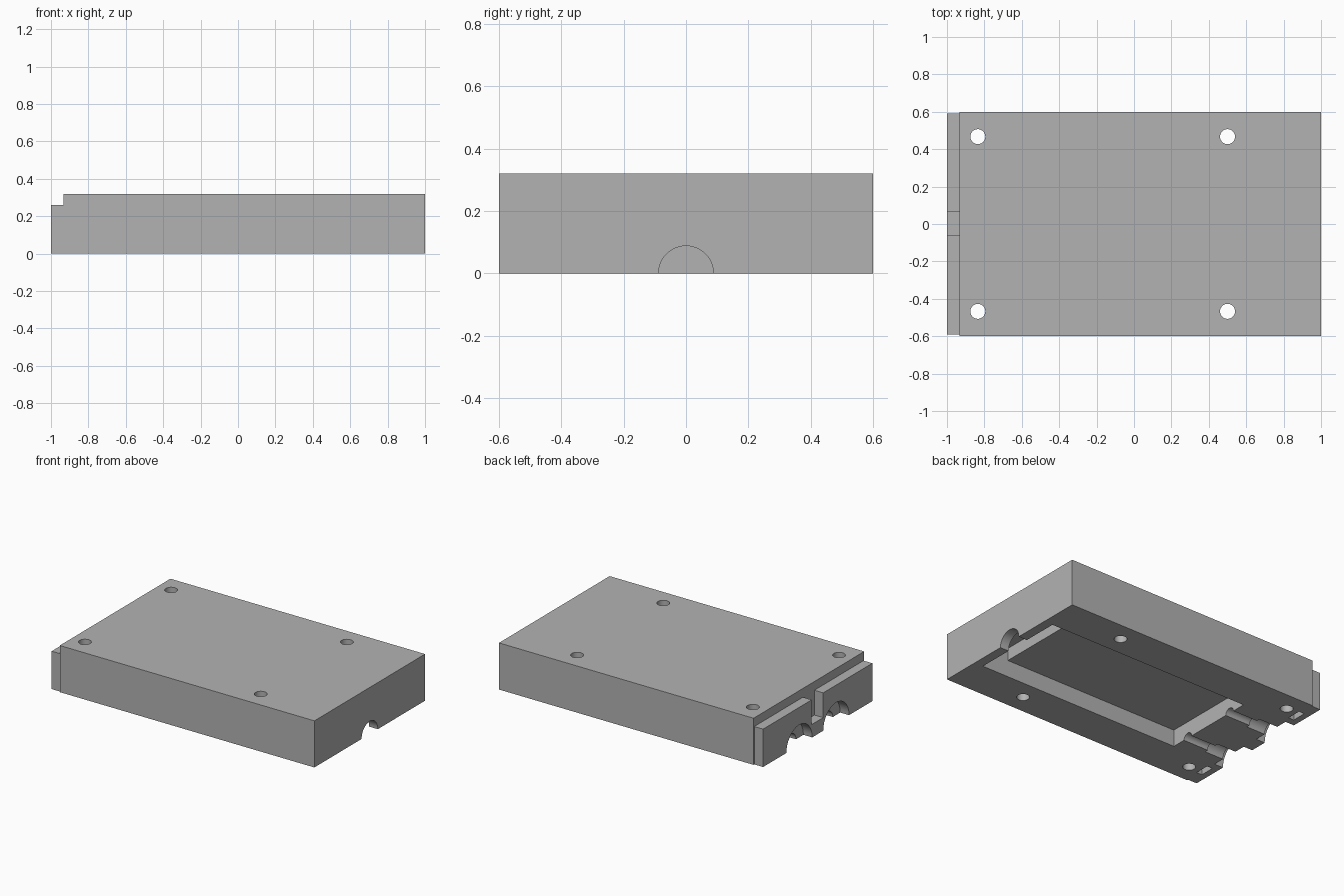
import bpy
import math

cube = bpy.data.objects.get("Cube")
if cube:
    bpy.data.objects.remove(cube, do_unlink=True)

grey = bpy.data.materials.new("plain_grey")
grey.use_nodes = True
colour = (0.45, 0.45, 0.45, 1)
grey.diffuse_color = colour
grey.node_tree.nodes["Principled BSDF"].inputs["Base Color"].default_value = colour


def box(name, x, y, z):
    """Box spanning the given (min, max) ranges."""
    spans = (x, y, z)
    bpy.ops.mesh.primitive_cube_add(size=1, location=[sum(s) / 2 for s in spans])
    ob = bpy.context.object
    ob.name = name
    ob.scale = [s[1] - s[0] for s in spans]
    bpy.ops.object.transform_apply(location=True, rotation=True, scale=True)
    ob.data.materials.append(grey)
    return ob


def rod(name, radius, start, end, x=0, y=0, upright=False):
    """Cylinder along x at the base plane, or upright at (x, y)."""
    mid = (start + end) / 2
    bpy.ops.mesh.primitive_cylinder_add(
        vertices=48, radius=radius, depth=end - start,
        location=(x, y, mid) if upright else (mid, y, 0),
        rotation=(0, 0 if upright else math.pi / 2, 0))
    ob = bpy.context.object
    ob.name = name
    bpy.ops.object.transform_apply(location=True, rotation=True, scale=True)
    ob.data.materials.append(grey)
    return ob


def combine(target, other, operation):
    other.hide_render = True
    bpy.context.view_layer.objects.active = target
    mod = target.modifiers.new(other.name, 'BOOLEAN')
    mod.operation = operation
    mod.solver = 'EXACT'
    mod.object = other
    bpy.ops.object.modifier_apply(modifier=mod.name)
    bpy.data.objects.remove(other, do_unlink=True)


END = -0.933   # plane between main block and end flange

# Main block with a lower end flange
case = box("case_half", (END, 1), (-0.6, 0.6), (0, 0.32))
combine(case, box("end_flange", (-1, END + 0.02), (-0.592, 0.592), (0, 0.26)), 'UNION')

cutters = [
    # Central notch in the flange
    box("flange_notch", (-1.1, END), (-0.06, 0.065), (0.09, 0.3)),
    # Shallow main pocket and deeper end pocket underneath
    box("main_pocket", (-0.6, 0.8), (-0.333, 0.333), (-0.1, 0.115)),
    box("deep_pocket", (0.735, 0.935), (-0.333, 0.333), (-0.1, 0.2)),
    # Cable opening in the far end
    rod("cable_opening", 0.088, 0.9, 1.1),
]
for side in (-1, 1):
    y = side * 0.2
    cutters += [
        # Stepped connector channels
        rod("flange_arch", 0.14, -1.1, END, y=y),
        rod("wide_channel", 0.06, -1.05, -0.79, y=y),
        rod("narrow_channel", 0.036, -0.85, -0.55, y=y),
        # Small slots beneath the flange joint
        box("slot", (-0.957, -0.915), sorted((side * 0.39, side * 0.49)), (-0.1, 0.1)),
    ]
    # Screw holes
    for x in (-0.835, 0.5):
        cutters.append(rod("screw_hole", 0.04, -0.1, 0.5, x, side * 0.467, True))

for cutter in cutters:
    combine(case, cutter, 'DIFFERENCE')

bpy.ops.object.select_all(action='DESELECT')
case.select_set(True)
bpy.context.view_layer.objects.active = case
bpy.ops.object.shade_smooth_by_angle(angle=math.radians(30))
